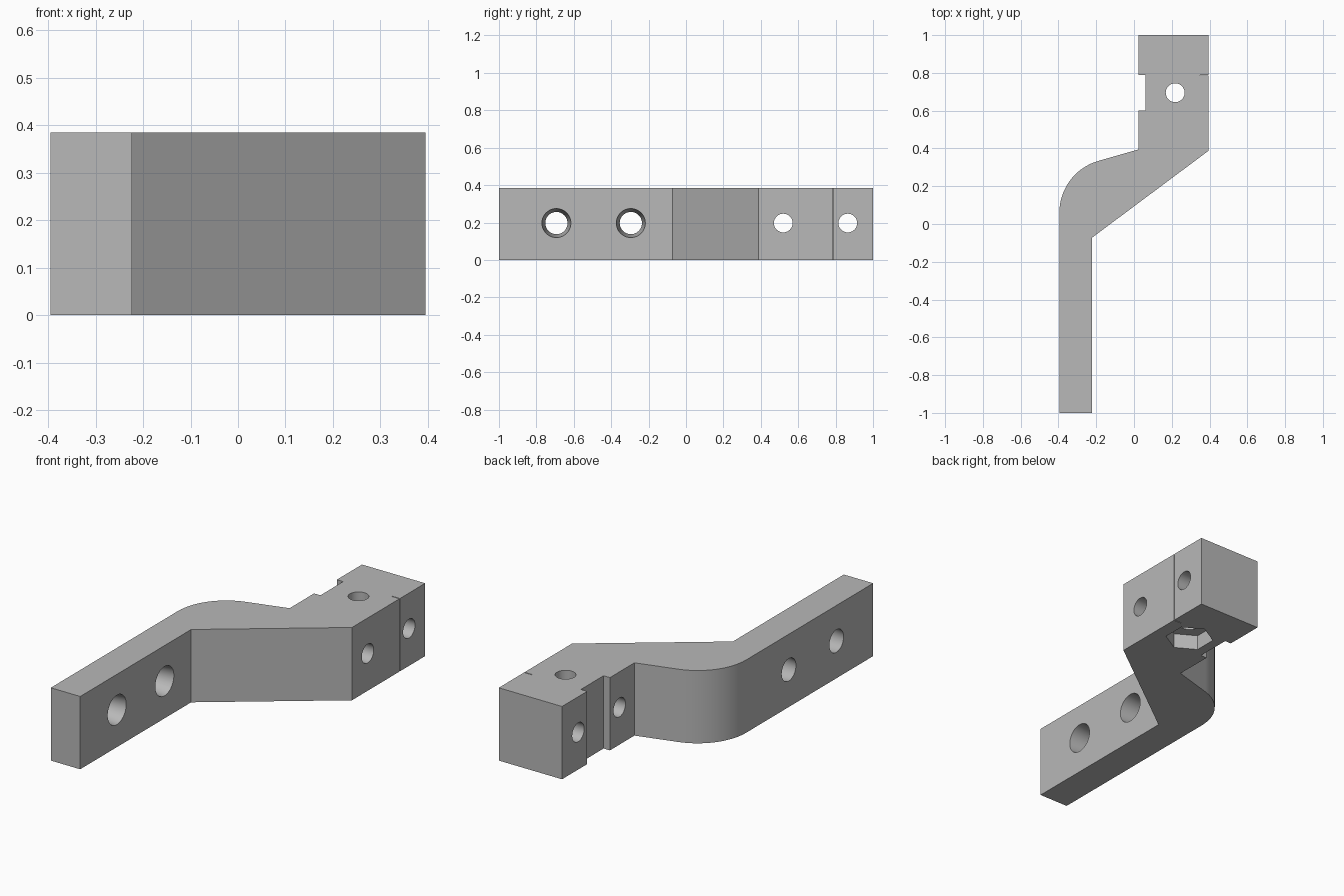
import bpy, bmesh, math
from mathutils import Matrix, Vector

cube = bpy.data.objects.get("Cube")
if cube:
    bpy.data.objects.remove(cube, do_unlink=True)

HEIGHT = 0.385
MID = 0.197

grey = bpy.data.materials.new("plain grey")
grey.use_nodes = True
colour = (0.48, 0.48, 0.48, 1)
grey.diffuse_color = colour
grey.node_tree.nodes["Principled BSDF"].inputs["Base Color"].default_value = colour


def make_object(name, bm):
    bmesh.ops.recalc_face_normals(bm, faces=bm.faces)
    mesh = bpy.data.meshes.new(name)
    bm.to_mesh(mesh)
    bm.free()
    mesh.materials.append(grey)
    obj = bpy.data.objects.new(name, mesh)
    bpy.context.collection.objects.link(obj)
    return obj


# Outer bend of the bracket, tangent to the arm and to the shoulder
R = 0.285
bend = []
for i in range(25):
    a = math.pi - math.radians(74.6) * i / 24
    bend.append((-0.395 + R + R * math.cos(a), 0.06 + R * math.sin(a)))

# Plan outline: arm, slanted web, end block with a strap notch
outline = [(-0.395, -1), (-0.223, -1), (-0.223, -0.073), (0.395, 0.388),
           (0.395, 1), (0.025, 1), (0.025, 0.79), (0.062, 0.79),
           (0.062, 0.6), (0.025, 0.6), (0.025, 0.395)] + bend[::-1]

bm = bmesh.new()
base = bm.faces.new([bm.verts.new((x, y, 0)) for x, y in outline])
top = bmesh.ops.extrude_face_region(bm, geom=[base])
bmesh.ops.translate(bm, vec=(0, 0, HEIGHT),
                    verts=[g for g in top["geom"] if isinstance(g, bmesh.types.BMVert)])
bracket = make_object("bracket", bm)


def cut(name, bm):
    cutter = make_object(name, bm)
    cutter.hide_render = True
    mod = bracket.modifiers.new(name, "BOOLEAN")
    mod.operation = "DIFFERENCE"
    mod.solver = "EXACT"
    mod.object = cutter
    bpy.context.view_layer.objects.active = bracket
    bpy.ops.object.modifier_apply(modifier=name)
    bpy.data.objects.remove(cutter, do_unlink=True)


def cut_hole(name, centre, r1, r2, depth, axis="Z", sides=48, turn=0):
    bm = bmesh.new()
    tilt = Matrix.Rotation(math.pi / 2, 4, "Y") if axis == "X" else Matrix()
    bmesh.ops.create_cone(bm, cap_ends=True, segments=sides, radius1=r1, radius2=r2,
                          depth=depth, matrix=Matrix.Translation(centre) @ tilt
                          @ Matrix.Rotation(turn, 4, "Z"))
    cut(name, bm)


# Tapered screw holes in the arm, wider on the inner side
for y in (-0.693, -0.295):
    cut_hole("arm_screw_hole", (-0.309, y, MID), 0.059, 0.078, 0.18, "X")

# Cross holes in the end block
for y in (0.52, 0.865):
    cut_hole("block_cross_hole", (0.2, y, MID), 0.05, 0.05, 0.6, "X")

# Vertical bolt hole and the hexagonal nut pocket underneath
cut_hole("bolt_hole", (0.218, 0.695, MID), 0.05, 0.05, 0.6)
bm = bmesh.new()
ring = [bm.verts.new((0.218 + 0.12 * math.sin(k * math.pi / 3),
                      0.695 + 0.12 * math.cos(k * math.pi / 3), -0.05)) for k in range(6)]
bm.faces.new(ring)
up = bmesh.ops.extrude_face_region(bm, geom=bm.faces[:])
bmesh.ops.translate(bm, vec=(0, 0, 0.13),
                    verts=[g for g in up["geom"] if isinstance(g, bmesh.types.BMVert)])
cut("nut_pocket", bm)

# Hairline slit in the block's outer side
bm = bmesh.new()
bmesh.ops.create_cube(bm, size=1, matrix=Matrix.Translation((0.4, 0.787, MID))
                      @ Matrix.Diagonal(Vector((0.1, 0.004, 1, 1))))
cut("side_slit", bm)

# Smooth bend and holes, crisp edges elsewhere
bpy.ops.object.select_all(action="DESELECT")
bracket.select_set(True)
bpy.context.view_layer.objects.active = bracket
bpy.ops.object.shade_smooth_by_angle(angle=math.radians(25))
